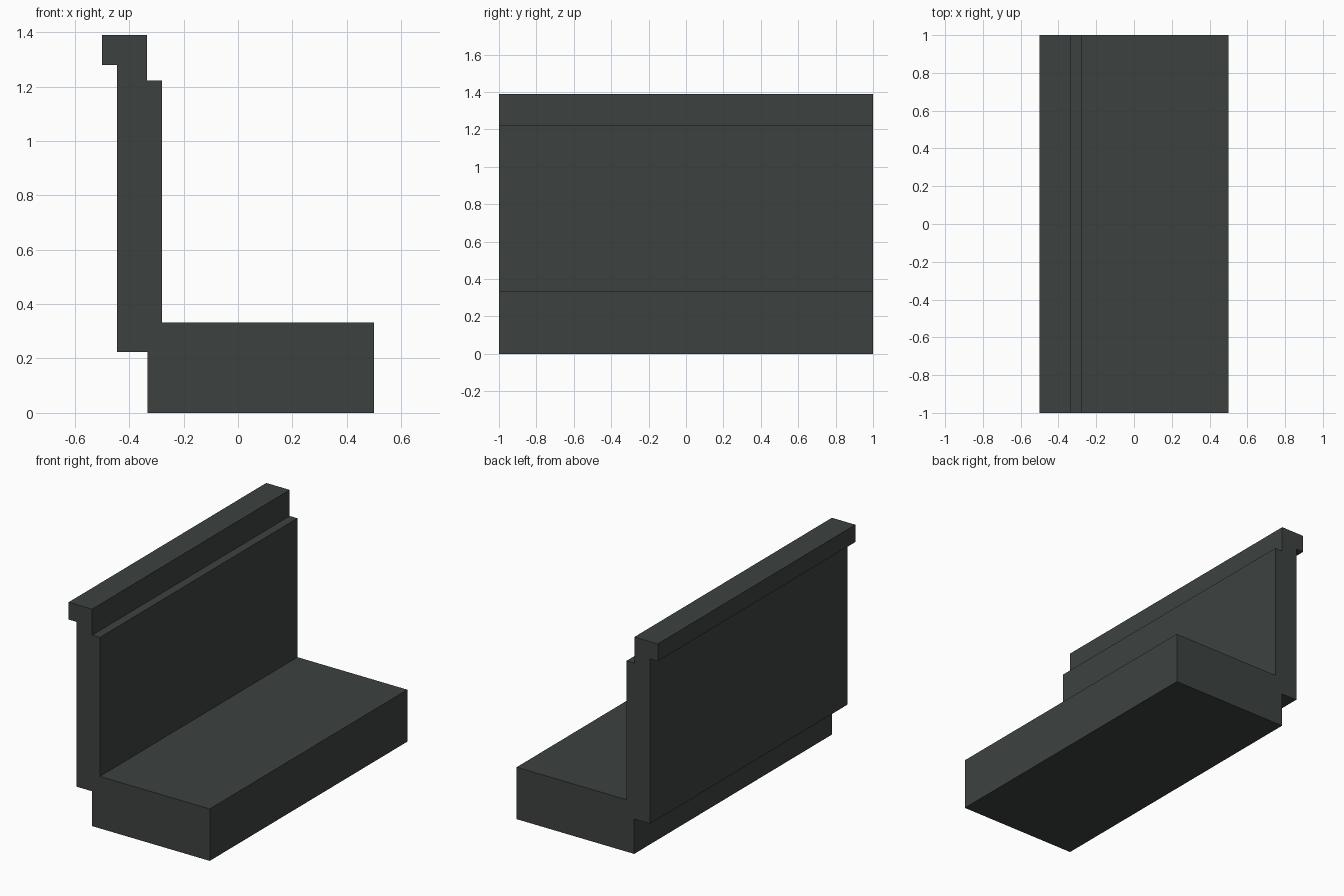
import bpy
import bmesh

if "Cube" in bpy.data.objects:
    bpy.data.objects.remove(bpy.data.objects["Cube"])

# Single dark stone colour
stone = bpy.data.materials.new("dark grey stone")
stone.diffuse_color = (0.046, 0.055, 0.053, 1.0)
stone.use_nodes = True
stone.node_tree.nodes["Principled BSDF"].inputs["Base Color"].default_value = stone.diffuse_color

# Cross-section (x, z): broad base block, upright wall, offset top rail
PROFILE = [
    (-0.333, 0.0), (0.5, 0.0), (0.5, 0.333), (-0.279, 0.333),      # base block
    (-0.279, 1.223), (-0.334, 1.223),                              # wall and ledge
    (-0.334, 1.39), (-0.5, 1.39), (-0.5, 1.279), (-0.445, 1.279),  # top rail
    (-0.445, 0.223), (-0.333, 0.223),                              # back of wall
]


def extrude_profile(name, points, y0, y1, material):
    """Sweep an x-z cross-section along y into a closed solid."""
    bm = bmesh.new()
    face = bm.faces.new([bm.verts.new((x, y0, z)) for x, z in points])
    swept = bmesh.ops.extrude_face_region(bm, geom=[face], use_keep_orig=True)
    moved = [v for v in swept["geom"] if isinstance(v, bmesh.types.BMVert)]
    bmesh.ops.translate(bm, verts=moved, vec=(0, y1 - y0, 0))
    bmesh.ops.recalc_face_normals(bm, faces=bm.faces)
    mesh = bpy.data.meshes.new(name)
    bm.to_mesh(mesh)
    bm.free()
    mesh.materials.append(material)
    obj = bpy.data.objects.new(name, mesh)
    bpy.context.collection.objects.link(obj)
    return obj


# Parapet wall with its base and top rail, one continuous extrusion
extrude_profile("parapet_wall", PROFILE, -1.0, 1.0, stone)
